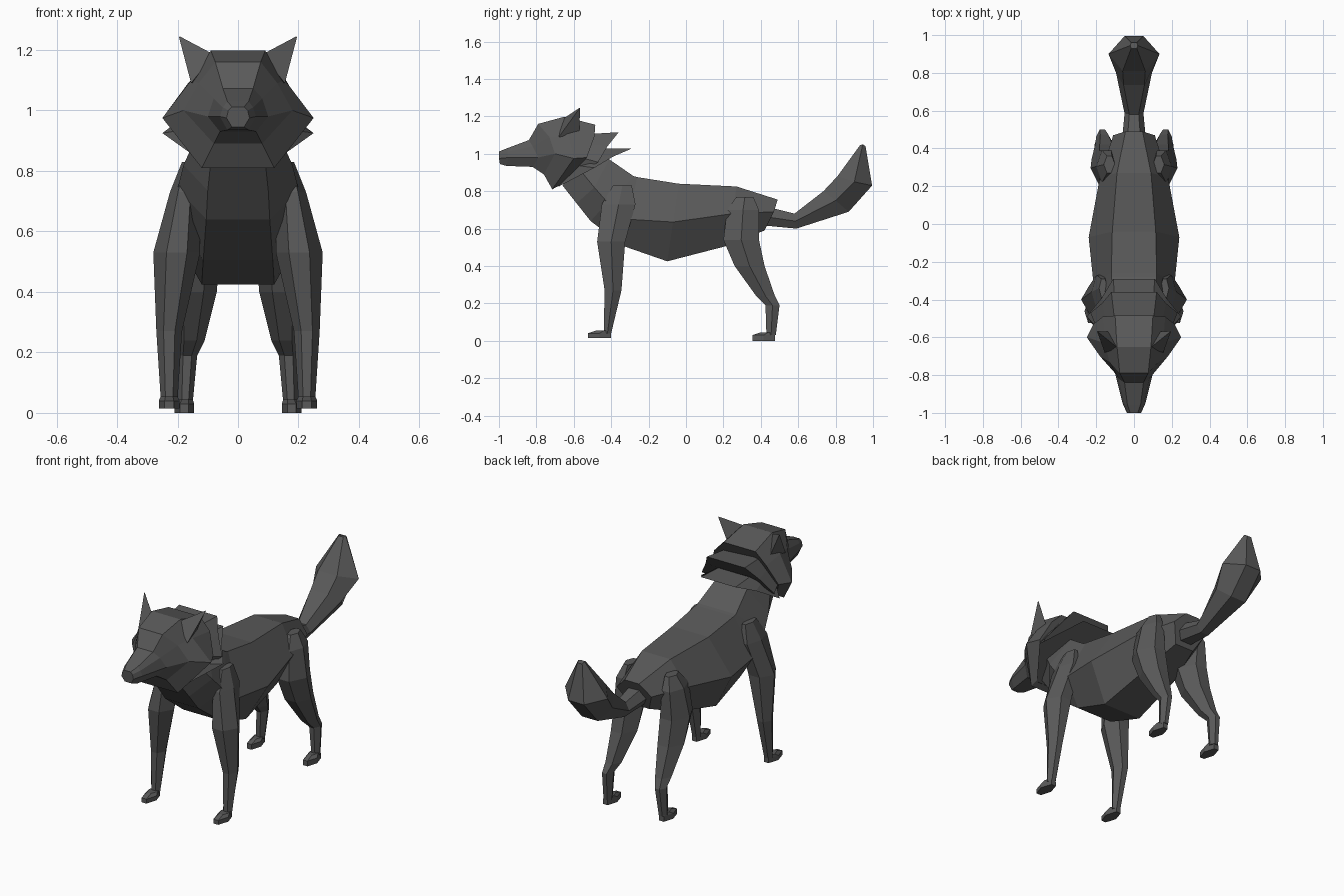
import bpy, bmesh

fur = bpy.data.materials.new("dark_grey_fur")
fur.diffuse_color = (0.1, 0.1, 0.1, 1)


def loft(name, rings):
    """Skin a list of equal-length point rings and cap both ends."""
    bm = bmesh.new()
    rows = [[bm.verts.new(p) for p in ring] for ring in rings]
    n = len(rows[0])
    for a, b in zip(rows, rows[1:]):
        for i in range(n):
            j = (i + 1) % n
            bm.faces.new((a[i], a[j], b[j], b[i]))
    bm.faces.new(rows[0])
    bm.faces.new(rows[-1])
    bmesh.ops.recalc_face_normals(bm, faces=bm.faces)
    me = bpy.data.meshes.new(name)
    bm.to_mesh(me)
    bm.free()
    me.materials.append(fur)
    ob = bpy.data.objects.new(name, me)
    bpy.context.collection.objects.link(ob)
    return ob


def sym(*half):
    """Mirror right-side points (x, y, z), listed top to bottom, into a ring."""
    return list(half) + [(-x, y, z) for x, y, z in reversed(half)]


def slab(s, z, y0, y1, x0, x1):
    """Horizontal six-sided ring on side s."""
    w, m = x1 - x0, (y0 + y1) / 2
    pts = [(x0 + .28 * w, y0), (x1 - .28 * w, y0), (x1, m),
           (x1 - .28 * w, y1), (x0 + .28 * w, y1), (x0, m)]
    return [(s * x, y, z) for x, y in pts]


# Torso and neck: back edge, flank edge, belly edge
loft("body", [
    sym((.08, -.52, 1.02), (.13, -.58, .93), (.09, -.66, .83)),
    sym((.10, -.41, .97), (.18, -.49, .82), (.10, -.585, .735)),
    sym((.12, -.28, .88), (.20, -.42, .74), (.105, -.51, .64)),
    sym((.12, -.26, .875), (.215, -.31, .65), (.115, -.33, .505)),
    sym((.115, -.04, .84), (.24, -.07, .635), (.12, -.10, .425)),
    sym((.09, .27, .825), (.18, .25, .68), (.10, .21, .505)),
    sym((.045, .49, .755), (.11, .47, .69), (.06, .42, .59)),
])

# Bushy tail
loft("tail", [
    sym((.04, .38, .73), (.07, .38, .67), (.04, .38, .62)),
    sym((.025, .58, .68), (.05, .585, .64), (.025, .59, .60)),
    sym((.055, .735, .80), (.095, .80, .75), (.05, .87, .69)),
    sym((.06, .81, .88), (.135, .90, .85), (.05, .995, .83)),
    sym((.015, .93, 1.045), (.02, .945, 1.05), (.015, .96, 1.04)),
])

# Head from nose to back of cheeks
loft("head", [
    sym((.02, -1.0, 1.012), (.032, -1.0, 1.0), (.038, -1.0, .975), (.02, -.995, .945)),
    sym((.035, -.955, 1.03), (.05, -.955, 1.01), (.06, -.95, .98), (.035, -.96, .935)),
    sym((.05, -.84, 1.073), (.08, -.82, 1.04), (.10, -.79, .98), (.06, -.82, .93)),
    sym((.075, -.79, 1.16), (.13, -.73, 1.09), (.18, -.70, 1.0), (.08, -.76, .89)),
    sym((.09, -.65, 1.198), (.155, -.63, 1.10), (.25, -.60, .975), (.12, -.715, .81)),
    sym((.10, -.485, 1.155), (.165, -.49, 1.09), (.215, -.53, .98), (.11, -.66, .84)),
])

# Layered ruff behind the head
loft("upper_ruff", [
    sym((.09, -.62, 1.10), (.13, -.60, 1.06), (.18, -.60, .99), (.09, -.68, .86)),
    sym((.12, -.36, 1.115), (.17, -.42, 1.04), (.23, -.47, .955), (.11, -.66, .84)),
])
loft("lower_ruff", [
    sym((.09, -.55, 1.03), (.12, -.56, 1.0), (.15, -.60, .94), (.09, -.69, .83)),
    sym((.11, -.29, 1.028), (.17, -.39, .985), (.25, -.49, .925), (.11, -.68, .825)),
])

for s, side in ((1, "right"), (-1, "left")):
    # Pointed ear
    tip = (s * .193, -.57, 1.245)
    loft("ear_" + side, [
        [(s * .08, -.66, 1.185), (s * .155, -.68, 1.09), (s * .13, -.57, 1.10)],
        [tip, (tip[0] + s * .002, tip[1], tip[2] - .003), (tip[0], tip[1] + .003, tip[2] - .002)],
    ])
    # Legs, from shoulder or hip down to the ankle
    loft("front_leg_" + side, [slab(s, *r) for r in (
        (.83, -.39, -.29, .14, .185), (.73, -.45, -.27, .13, .225),
        (.53, -.475, -.325, .125, .28), (.27, -.435, -.345, .185, .27),
        (.04, -.44, -.40, .20, .255))])
    loft("hind_leg_" + side, [slab(s, *r) for r in (
        (.77, .27, .36, .10, .16), (.70, .22, .39, .09, .20),
        (.54, .20, .39, .06, .23), (.40, .26, .42, .07, .225),
        (.24, .375, .475, .11, .205), (.19, .425, .50, .135, .20),
        (.03, .43, .48, .15, .20))])
    # Paws
    loft("front_paw_" + side, [slab(s, *r) for r in (
        (.015, -.525, -.40, .193, .262), (.04, -.525, -.40, .193, .262),
        (.055, -.48, -.40, .20, .255))])
    loft("hind_paw_" + side, [slab(s, *r) for r in (
        (0, .355, .475, .145, .21), (.03, .355, .475, .145, .21),
        (.045, .40, .475, .15, .20))])
